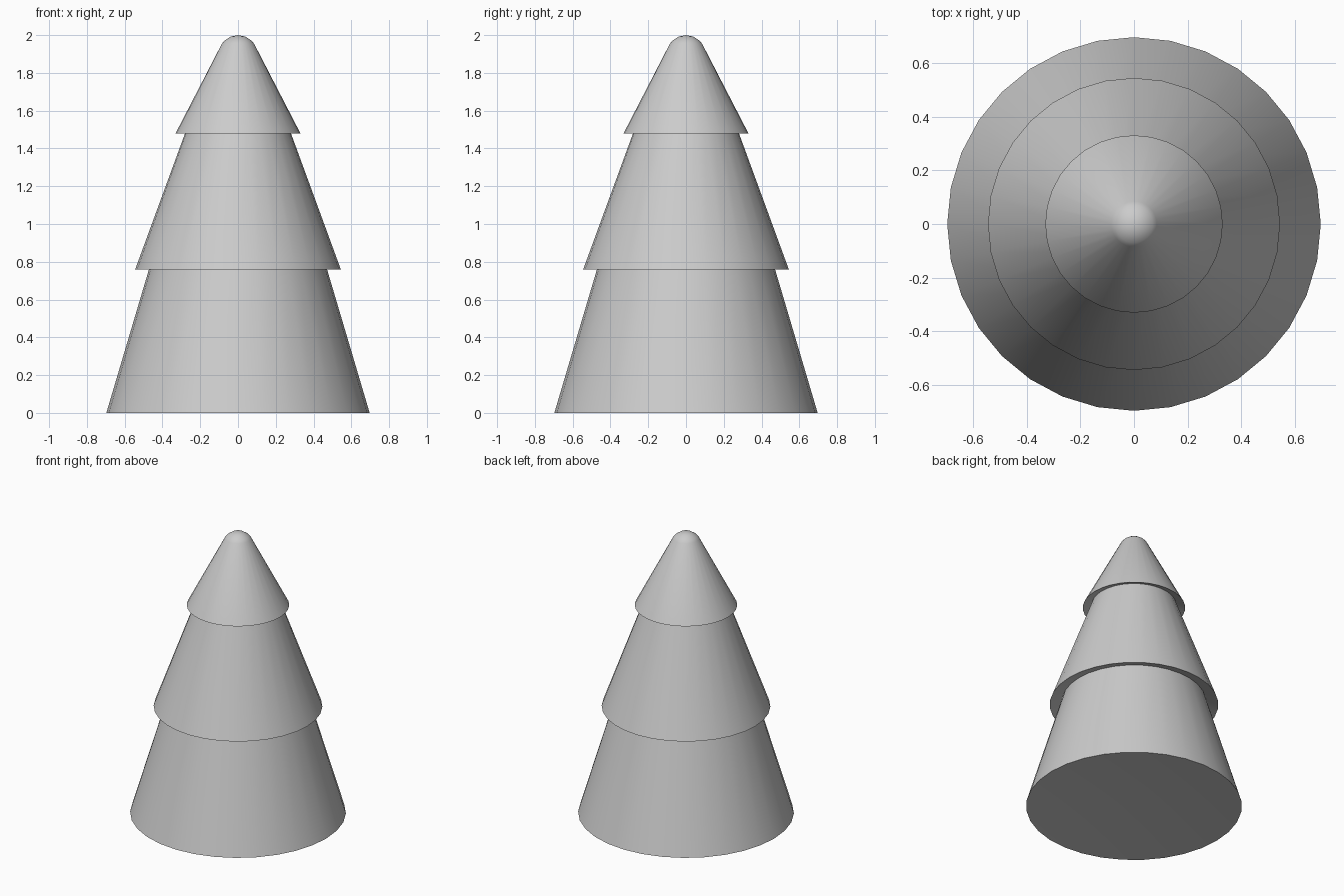
import bpy, bmesh
from math import cos, sin, pi, radians

if "Cube" in bpy.data.objects:
    bpy.data.objects.remove(bpy.data.objects["Cube"])

SIDES = 32
BASE_RISE = 0.05  # height of the shallow hollow under the base

# Half-profile (radius, height) of the tiered tree, from base to tip;
# the tier undersides rise slightly inward
profile = [
    (0.697, 0.0), (0.464, 0.785),       # bottom tier
    (0.545, 0.758), (0.272, 1.503),     # middle tier
    (0.331, 1.479), (0.085, 1.955),     # top tier
    (0.070, 1.972), (0.040, 1.992),     # rounded tip
]

# Revolve the profile around z
bm = bmesh.new()
rings = [[bm.verts.new((r * cos(2 * pi * i / SIDES), r * sin(2 * pi * i / SIDES), z))
          for i in range(SIDES)] for r, z in profile]
for low, high in zip(rings, rings[1:]):
    for i in range(SIDES):
        j = (i + 1) % SIDES
        bm.faces.new((low[i], low[j], high[j], high[i]))

# Close the shallow hollow base and the tip with triangle fans
for ring, z in ((rings[0], BASE_RISE), (rings[-1], 2.0)):
    centre = bm.verts.new((0, 0, z))
    for i in range(SIDES):
        bm.faces.new((ring[i], ring[(i + 1) % SIDES], centre))
bmesh.ops.recalc_face_normals(bm, faces=bm.faces)

mesh = bpy.data.meshes.new("tree_foliage")
bm.to_mesh(mesh)
bm.free()
tree = bpy.data.objects.new("tree_foliage", mesh)
bpy.context.collection.objects.link(tree)

# Smooth cone sides, crisp tier rims
bpy.context.view_layer.objects.active = tree
tree.select_set(True)
bpy.ops.object.shade_smooth_by_angle(angle=radians(35))
